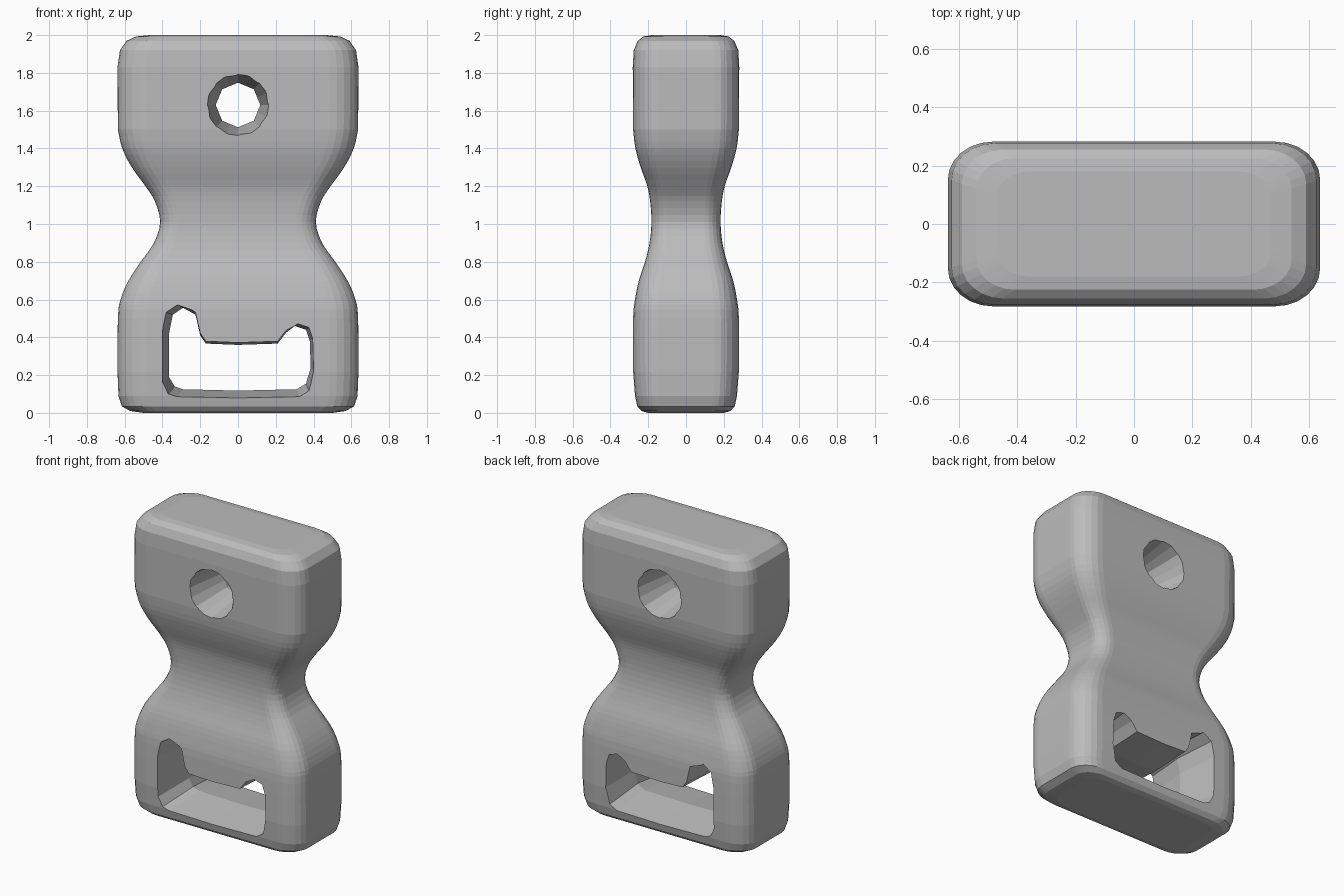
import bpy
import bmesh
import math

if "Cube" in bpy.data.objects:
    bpy.data.objects.remove(bpy.data.objects["Cube"], do_unlink=True)

grey = bpy.data.materials.new("plain grey")
grey.use_nodes = True
tone = (0.5, 0.5, 0.5, 1)
grey.diffuse_color = tone
grey.node_tree.nodes["Principled BSDF"].inputs["Base Color"].default_value = tone


def loft(name, rings):
    """Skin a list of equal-length point rings and cap both ends."""
    bm = bmesh.new()
    loops = [[bm.verts.new(p) for p in ring] for ring in rings]
    for low, high in zip(loops, loops[1:]):
        for i in range(len(low)):
            j = (i + 1) % len(low)
            bm.faces.new((low[i], low[j], high[j], high[i]))
    bm.faces.new(loops[0])
    bm.faces.new(loops[-1])
    bmesh.ops.recalc_face_normals(bm, faces=bm.faces)
    mesh = bpy.data.meshes.new(name)
    bm.to_mesh(mesh)
    bm.free()
    mesh.materials.append(grey)
    obj = bpy.data.objects.new(name, mesh)
    bpy.context.collection.objects.link(obj)
    return obj


def body_ring(z, w, d, steps=6):
    """Rectangle with elliptical corners, half width w and half depth d."""
    rx, ry = w * 0.24, d * 0.46
    ring = []
    for corner, (sx, sy) in enumerate(((1, 1), (-1, 1), (-1, -1), (1, -1))):
        for k in range(steps + 1):
            a = (corner + k / steps) * math.pi / 2
            ring.append((sx * (w - rx) + rx * math.cos(a),
                         sy * (d - ry) + ry * math.sin(a), z))
    return ring


def smooth_rows(rows, steps=3):
    """Catmull-Rom interpolation between profile rows."""
    out = []
    for i in range(len(rows) - 1):
        quad = [rows[max(0, min(len(rows) - 1, i + o))] for o in (-1, 0, 1, 2)]
        for k in range(steps):
            t = k / steps
            out.append([0.5 * (2 * b + (c - a) * t
                               + (2 * a - 5 * b + 4 * c - d) * t * t
                               + (3 * b - a - 3 * c + d) * t ** 3)
                        for a, b, c, d in zip(*quad)])
    return out + [rows[-1]]


# Hourglass body: rounded base, waist curve, rounded top (z, half width, half depth)
base = [(0, .5, .2), (.01, .57, .235), (.035, .615, .258), (.09, .633, .27)]
waist = [(.22, .638, .28), (.5, .636, .28), (.6, .622, .27), (.7, .58, .25),
         (.8, .515, .217), (.9, .445, .193), (1.01, .412, .183),
         (1.12, .44, .19), (1.2, .49, .205), (1.3, .562, .24),
         (1.4, .613, .268), (1.5, .636, .28)]
crown = [(1.83, .638, .282), (1.92, .625, .277), (1.97, .59, .255),
         (1.993, .54, .225), (2, .47, .18)]
body = loft("body", [body_ring(*row) for row in
                     base + smooth_rows(waist) + crown])


def cut_through(name, outline, flare):
    """Cut an opening front to back that is narrowest halfway through."""
    reach = 0.42
    rings = []
    for y in (-reach, 0, reach):
        amount = abs(y) / 0.275
        ring = []
        for x, z in outline:
            dx, dz = flare(x, z)
            ring.append((x + dx * amount, y, z + dz * amount))
        rings.append(ring)
    cutter = loft(name, rings)
    cutter.hide_render = True
    mod = body.modifiers.new(name, 'BOOLEAN')
    mod.operation = 'DIFFERENCE'
    mod.solver = 'EXACT'
    mod.object = cutter
    bpy.context.view_layer.objects.active = body
    bpy.ops.object.modifier_apply(modifier=name)
    bpy.data.objects.remove(cutter, do_unlink=True)


# Round upper hole, octagonal at its narrow middle
centre, narrow, widen = 1.63, 0.118, 0.043
circle = []
for i in range(16):
    a = i * math.tau / 16
    r = narrow * (math.cos(math.pi / 8) if i % 2 else 1)
    circle.append((r * math.cos(a), centre + r * math.sin(a)))


def round_flare(x, z):
    r = math.hypot(x, z - centre)
    grow = (narrow + widen) / r - 1
    return x * grow, (z - centre) * grow


cut_through("round_hole", circle, round_flare)

# Lower slot with one tall and one short notch either side of the tongue
slot = [(-.29, .125), (0, .118), (.31, .125), (.36, .155), (.385, .24),
        (.38, .38), (.36, .44), (.3, .46), (.255, .425), (.21, .367),
        (0, .36), (-.17, .367), (-.2, .41), (-.225, .52), (-.285, .56),
        (-.345, .52), (-.365, .42), (-.365, .19), (-.335, .14)]


def slot_flare(x, z):
    side = 0.035 if x < 0 else 0.015
    dz = -0.04 * min(1, (0.3 - z) / 0.15) if z < 0.3 else 0.012
    dx = math.copysign(side, x) if abs(x) > 0.28 else 0
    return dx, dz


cut_through("notched_slot", slot, slot_flare)

for poly in body.data.polygons:
    poly.use_smooth = False
